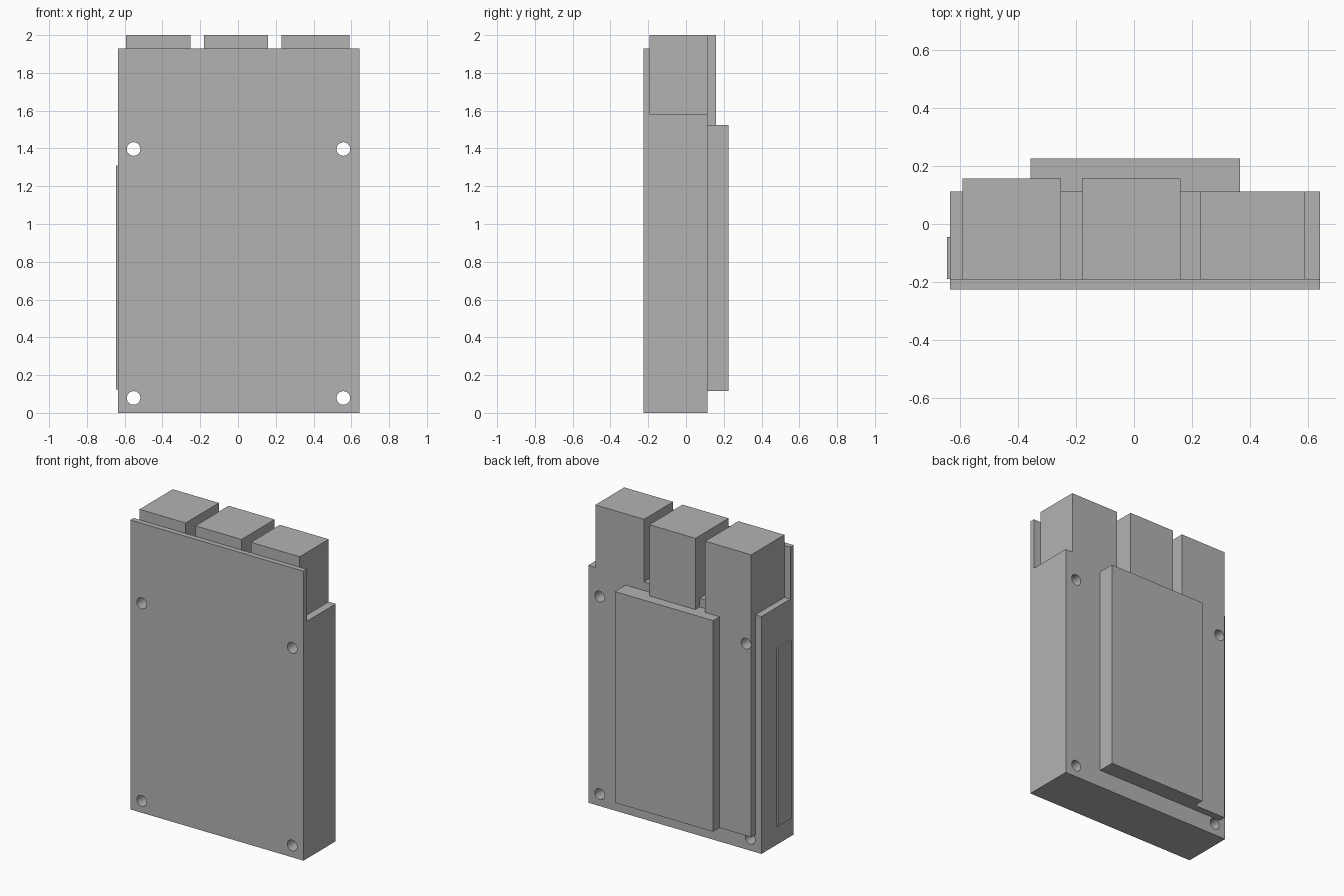
import bpy
import bmesh
from math import pi

cube = bpy.data.objects.get("Cube")
if cube:
    bpy.data.objects.remove(cube, do_unlink=True)

grey = bpy.data.materials.new("plain grey")
grey.use_nodes = True
colour = (0.45, 0.45, 0.45, 1)
grey.diffuse_color = colour
grey.node_tree.nodes["Principled BSDF"].inputs["Base Color"].default_value = colour


def extrude_profile(name, profile, x0, x1):
    """Sweep a side profile of (y, z) points from x0 to x1."""
    bm = bmesh.new()
    face = bm.faces.new([bm.verts.new((x0, y, z)) for y, z in profile])
    swept = bmesh.ops.extrude_face_region(bm, geom=[face])["geom"]
    verts = [v for v in swept if isinstance(v, bmesh.types.BMVert)]
    bmesh.ops.translate(bm, verts=verts, vec=(x1 - x0, 0, 0))
    bmesh.ops.recalc_face_normals(bm, faces=bm.faces[:])
    mesh = bpy.data.meshes.new(name)
    bm.to_mesh(mesh)
    bm.free()
    mesh.materials.append(grey)
    obj = bpy.data.objects.new(name, mesh)
    bpy.context.collection.objects.link(obj)
    return obj


def box(name, x0, x1, y0, y1, z0, z1):
    return extrude_profile(name, [(y0, z0), (y1, z0), (y1, z1), (y0, z1)], x0, x1)


FRONT, LIP, BACK, RIDGE, REAR = -0.226, -0.192, 0.113, 0.158, 0.226
SHELF, RIM, TOP = 1.583, 1.93, 2.0
PANEL_BOTTOM, PANEL_TOP = 0.117, 1.525

# Main case with a thin front lip rising above the shelf
body = extrude_profile("case", [
    (FRONT, 0), (BACK, 0), (BACK, SHELF), (LIP, SHELF), (LIP, RIM), (FRONT, RIM)],
    -0.636, 0.642)


def connector(name, x0, x1, bottom):
    """Connector block that hangs over the back of the case."""
    return extrude_profile(name, [
        (LIP, SHELF), (LIP, TOP), (RIDGE, TOP), (RIDGE, bottom), (BACK, bottom),
        (BACK, SHELF)], x0, x1)


# Three connector blocks; the right one runs down the back as a ridge
right_block = connector("right_connector", -0.592, -0.252, PANEL_BOTTOM)
connector("middle_connector", -0.18, 0.16, PANEL_TOP)
box("left_connector", 0.23, 0.59, LIP, BACK, SHELF, TOP)

# Raised panel on the back and thin strip on the right side
box("back_panel", -0.358, 0.366, BACK, REAR, PANEL_BOTTOM, PANEL_TOP)
box("side_strip", -0.646, -0.636, -0.19, -0.045, 0.125, 1.31)

# Screw holes through the case and the ridge
for x in (-0.553, 0.558):
    for z in (0.079, 1.397):
        bpy.ops.mesh.primitive_cylinder_add(
            vertices=32, radius=0.036, depth=1, location=(x, 0, z), rotation=(pi / 2, 0, 0))
        cutter = bpy.context.object
        cutter.name = "screw_hole_cutter"
        cutter.data.materials.append(grey)
        cutter.hide_render = True
        cutter.display_type = 'WIRE'
        targets = [body]
        if x < 0 and z > 1:
            targets.append(right_block)
        for target in targets:
            cut = target.modifiers.new("screw_hole", 'BOOLEAN')
            cut.operation = 'DIFFERENCE'
            cut.solver = 'EXACT'
            cut.object = cutter
        cutter.hide_set(True)

# Smooth hole walls, sharp case edges
for obj in (body, right_block):
    bpy.ops.object.select_all(action='DESELECT')
    bpy.context.view_layer.objects.active = obj
    obj.select_set(True)
    for modifier in list(obj.modifiers):
        bpy.ops.object.modifier_apply(modifier=modifier.name)
    bpy.ops.object.shade_smooth_by_angle()

# The cutters are no longer needed
for obj in list(bpy.data.objects):
    if obj.name.startswith("screw_hole_cutter"):
        bpy.data.objects.remove(obj, do_unlink=True)
